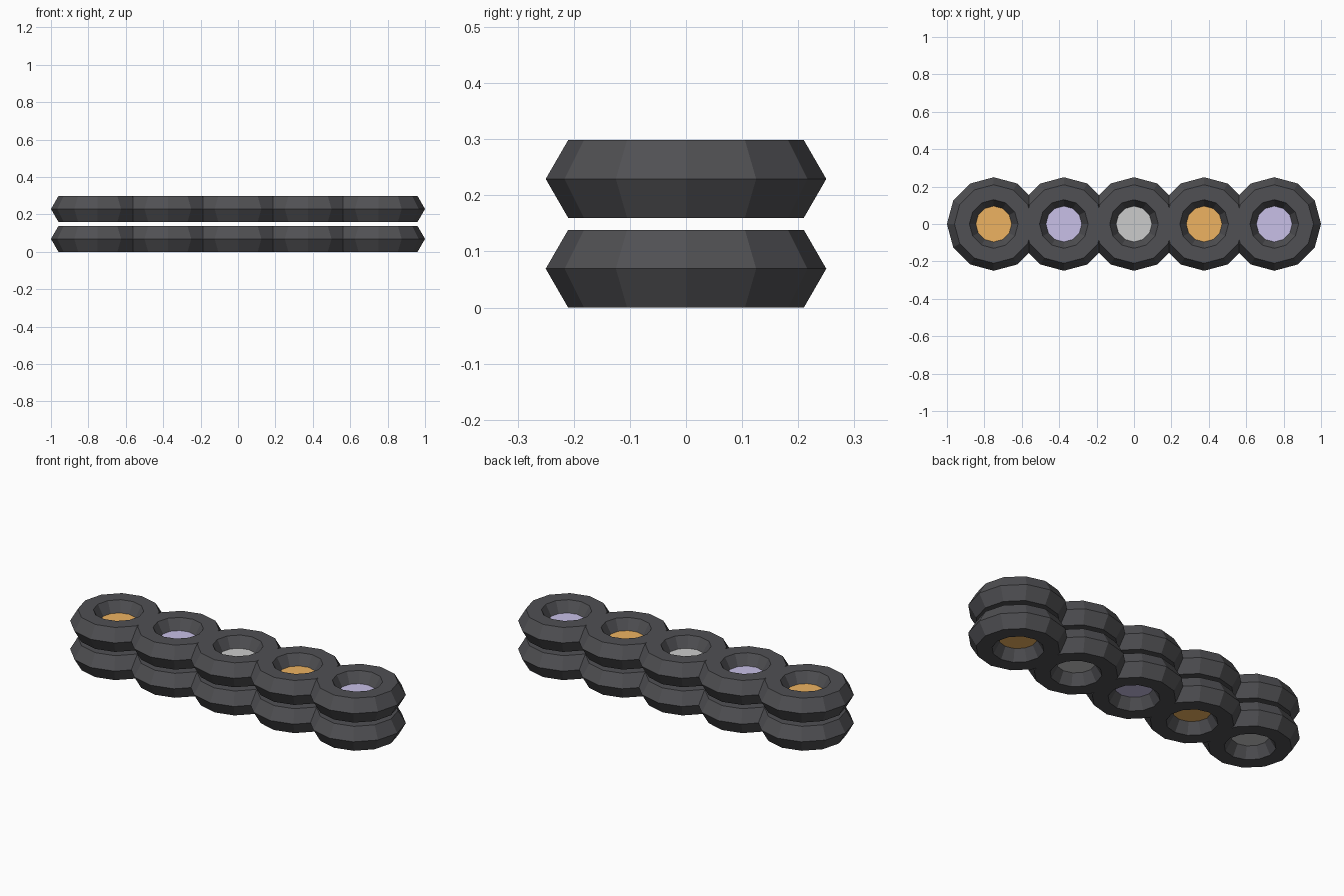
import bpy
import math

if "Cube" in bpy.data.objects:
    bpy.data.objects.remove(bpy.data.objects["Cube"])

RING_R, TUBE_R = 0.17, 0.08      # ring centre radius and hexagonal tube radius
SPACING = 0.375                  # ring spacing along x
HALF_H = TUBE_R * math.sin(math.radians(60))
LAYERS = {"upper": HALF_H + 0.16, "lower": HALF_H}


def material(name, rgb):
    mat = bpy.data.materials.new(name)
    mat.diffuse_color = (*rgb, 1)
    mat.use_nodes = True
    mat.node_tree.nodes["Principled BSDF"].inputs["Base Color"].default_value = mat.diffuse_color
    return mat


def finish(name, mat):
    obj = bpy.context.object
    obj.name = name
    if mat:
        obj.data.materials.append(mat)


dark = material("dark_rubber", (0.08, 0.08, 0.087))
inserts = [material("amber", (0.85, 0.45, 0.12)),
           material("lavender", (0.58, 0.53, 0.80)),
           None]                 # every third insert is plain grey

count = 0
for layer, z in LAYERS.items():
    for i in range(5):
        loc = ((i - 2) * SPACING, 0, z)
        # Faceted ring: 12 segments with a hexagonal cross-section
        bpy.ops.mesh.primitive_torus_add(
            major_segments=12, minor_segments=6,
            major_radius=RING_R, minor_radius=TUBE_R, location=loc)
        finish(f"{layer}_ring_{i + 1}", dark)
        # Thin coloured disc closing the hole at mid height
        bpy.ops.mesh.primitive_cylinder_add(
            vertices=12, radius=0.1, depth=0.02, location=loc)
        finish(f"{layer}_disc_{i + 1}", inserts[count % 3])
        count += 1
